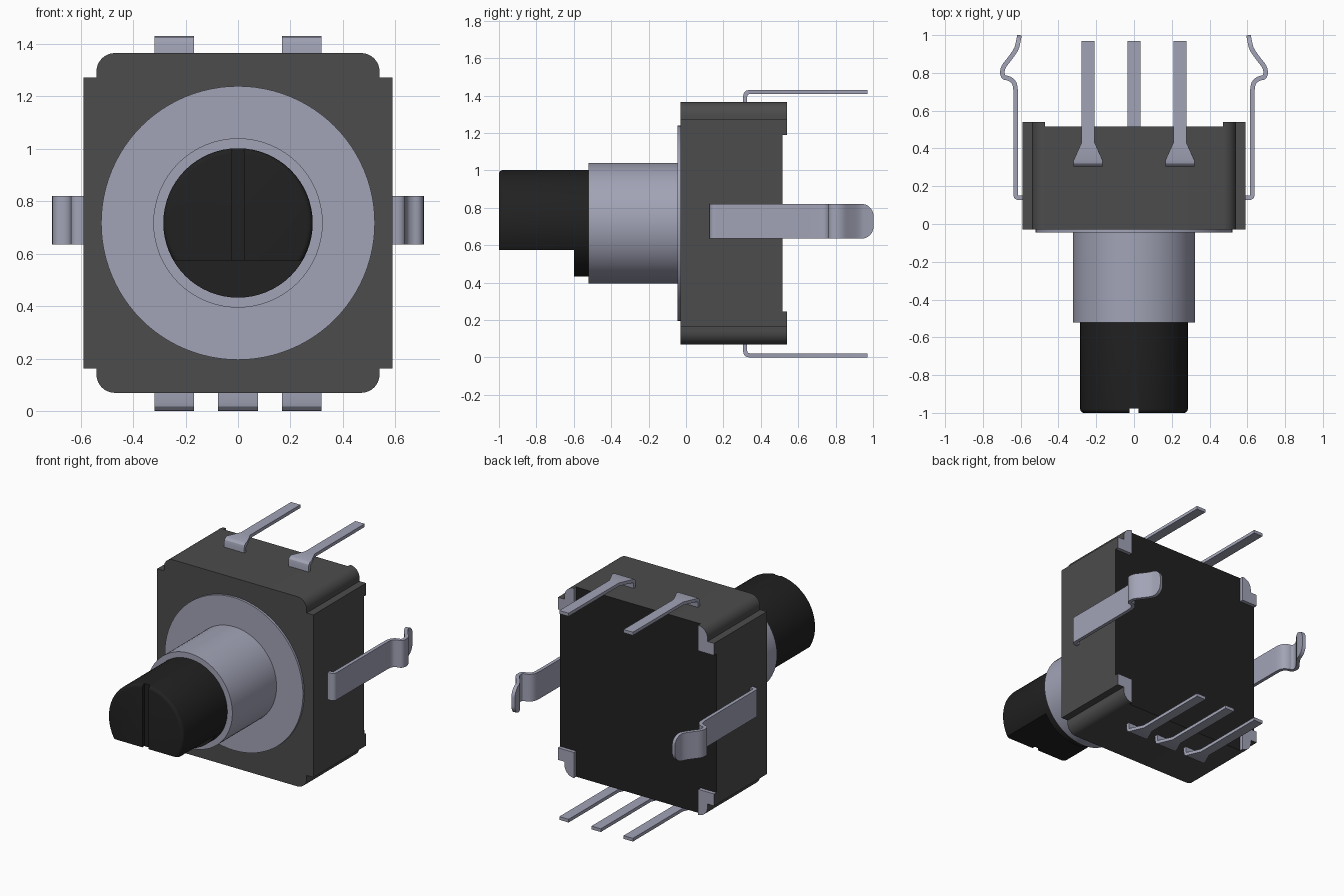
import bpy, bmesh, math
from mathutils import Vector

cube = bpy.data.objects.get("Cube")
if cube:
    bpy.data.objects.remove(cube, do_unlink=True)

CZ = 0.7175  # height of the shaft axis


def material(name, r, g, b):
    m = bpy.data.materials.new(name)
    m.use_nodes = True
    m.diffuse_color = (r, g, b, 1)
    bsdf = next(n for n in m.node_tree.nodes if n.type == 'BSDF_PRINCIPLED')
    bsdf.inputs["Base Color"].default_value = (r, g, b, 1)
    return m


METAL = material("pale metal", 0.36, 0.37, 0.47)
GREY = material("dark grey", 0.072, 0.072, 0.072)
BLACK = material("black plastic", 0.015, 0.015, 0.015)


def finish(name, bm, *mats, smooth=True):
    bmesh.ops.recalc_face_normals(bm, faces=bm.faces)
    me = bpy.data.meshes.new(name)
    bm.to_mesh(me)
    bm.free()
    for m in mats:
        me.materials.append(m)
    ob = bpy.data.objects.new(name, me)
    bpy.context.collection.objects.link(ob)
    if smooth:
        shade(ob)
    return ob


def shade(ob):
    bpy.ops.object.select_all(action='DESELECT')
    ob.select_set(True)
    bpy.context.view_layer.objects.active = ob
    bpy.ops.object.shade_smooth_by_angle(angle=math.radians(30))


def skin(rings, bm):
    """Join matching rings of points into a closed solid."""
    rings = [[bm.verts.new(p) for p in ring] for ring in rings]
    n = len(rings[0])
    for a, b in zip(rings, rings[1:]):
        for i in range(n):
            j = (i + 1) % n
            bm.faces.new((a[i], a[j], b[j], b[i]))
    bm.faces.new(rings[0])
    bm.faces.new(rings[-1])
    return bm


def lathe(profile, seg=64):
    """Solid of (radius, y) points turned about the shaft axis."""
    ang = [2 * math.pi * i / seg for i in range(seg)]
    return skin([[(r * math.cos(a), y, CZ + r * math.sin(a)) for a in ang]
                 for r, y in profile], bmesh.new())


def prism(outline, y0, y1):
    return skin([[(x, y, CZ + z) for x, z in outline] for y in (y0, y1)], bmesh.new())


def strip(name, path, widths, thick, place):
    """Bent flat strip: 2D path, half width per point, mapped to space by place."""
    pts = [Vector(p) for p in path]
    rings = []
    for i, p in enumerate(pts):
        d_in = (p - pts[max(i - 1, 0)]).normalized()
        d_out = (pts[min(i + 1, len(pts) - 1)] - p).normalized()
        t = (d_in + d_out).normalized()
        n = Vector((-t.y, t.x)) * thick / 2
        n /= max(0.6, max(t.dot(d_in), t.dot(d_out)))
        w = widths[i]
        rings.append([place(*(p + n), w), place(*(p - n), w),
                      place(*(p - n), -w), place(*(p + n), -w)])
    return finish(name, skin(rings, bmesh.new()), METAL)


def rounded(path, times=2):
    """Corner cutting that keeps both end points."""
    pts = [Vector(p) for p in path]
    for _ in range(times):
        new = [pts[0]]
        for a, b in zip(pts, pts[1:]):
            new += [a.lerp(b, 0.25), a.lerp(b, 0.75)]
        pts = new + [pts[-1]]
    return pts


# Housing: stepped outline with rounded corners, black plate on the back
arc = [(0.47 + 0.07 * math.cos(a), 0.578 + 0.07 * math.sin(a))
       for a in (math.pi / 2 * i / 8 for i in range(9))]
corner = [(0.59, 0.555), (0.54, 0.555)] + arc
outline = []
for sx, sz in ((1, 1), (-1, 1), (-1, -1), (1, -1)):
    pts = [(sx * x, sz * z) for x, z in corner]
    outline += pts if sx * sz > 0 else pts[::-1]
bm = prism(outline, -0.03, 0.515)
bm.normal_update()
for f in bm.faces:
    f.material_index = int(f.calc_center_median().y > 0.5)
finish("housing", bm, GREY, BLACK)

# Corner tabs behind the housing: grey outside, bare metal elsewhere
for sx, h in ((1, "left"), (-1, "right")):
    for sz, v in ((1, "upper"), (-1, "lower")):
        tab = [(0.47, 0.473), (0.59, 0.473)] + corner
        bm = prism([(sx * x, sz * z) for x, z in tab], 0.515, 0.54)
        bmesh.ops.recalc_face_normals(bm, faces=bm.faces)
        for f in bm.faces:
            outward = f.normal.x * sx > 0.01 or f.normal.z * sz > 0.01
            f.material_index = int(outward)
        finish(f"{v}_{h}_corner_tab", bm, METAL, GREY)

# Front disc and threaded-style sleeve
finish("front_disc", lathe([(0.522, -0.045), (0.522, -0.03)], 96), METAL)
finish("sleeve", lathe([(0.323, -0.522), (0.323, -0.03)]), METAL)

# Shaft: round base, then a D-shaped end with a rounded rim and a slot
finish("shaft_base", lathe([(0.285, -0.6), (0.285, -0.5)]), BLACK)
rim = [(0.265 + 0.02 * math.sin(a), -0.98 - 0.02 * math.cos(a))
       for a in (math.pi / 2 * i / 4 for i in range(5))]
bm = lathe(rim + [(0.285, -0.595)])
cut = bmesh.ops.bisect_plane(bm, geom=bm.verts[:] + bm.edges[:] + bm.faces[:],
                             plane_co=(0, 0, 0.575), plane_no=(0, 0, 1), clear_inner=True)
edges = [e for e in cut["geom_cut"] if isinstance(e, bmesh.types.BMEdge)]
bmesh.ops.contextual_create(bm, geom=edges)
shaft = finish("shaft_end", bm, BLACK, smooth=False)

bm = bmesh.new()
bmesh.ops.create_cube(bm, size=1)
for v in bm.verts:
    v.co = (v.co.x * 0.046, -1.0 + v.co.y * 0.044, CZ + v.co.z)
cutter = finish("slot_cutter", bm, BLACK, smooth=False)
cutter.hide_render = True
mod = shaft.modifiers.new("slot", 'BOOLEAN')
mod.operation, mod.solver, mod.object = 'DIFFERENCE', 'EXACT', cutter
bpy.ops.object.select_all(action='DESELECT')
shaft.select_set(True)
bpy.context.view_layer.objects.active = shaft
bpy.ops.object.modifier_apply(modifier=mod.name)
bpy.data.objects.remove(cutter, do_unlink=True)
shade(shaft)

# Contact pins: wide foot bent back and tapering to a thin leg
pin_path = [(0.316, 1.34), (0.316, 1.395), (0.319, 1.408), (0.327, 1.416),
            (0.34, 1.419), (0.43, 1.419), (0.97, 1.419)]
pin_widths = [0.076] * 5 + [0.035] * 2
for x, top, name in ((-0.243, 1, "upper_right_pin"), (0.243, 1, "upper_left_pin"),
                     (-0.243, 0, "lower_right_pin"), (0, 0, "lower_middle_pin"),
                     (0.243, 0, "lower_left_pin")):
    strip(name, pin_path, pin_widths, 0.022,
          lambda y, z, w, x=x, top=top: (x + w, y, z if top else 1.43 - z))

# Sprung side clips with rounded ends
clip_path = rounded([(0.58, 0.138), (0.626, 0.138), (0.626, 0.17), (0.626, 0.66),
                     (0.628, 0.745), (0.66, 0.772), (0.695, 0.775), (0.698, 0.825),
                     (0.66, 0.872), (0.622, 0.925), (0.614, 0.96), (0.609, 0.985),
                     (0.607, 0.995), (0.606, 1.0)])
R = 0.065
clip_widths = [0.093 - R + math.sqrt(max(0, R * R - max(0, p.y - 1 + R) ** 2))
               for p in clip_path]
for s, name in ((1, "left_clip"), (-1, "right_clip")):
    strip(name, clip_path, clip_widths, 0.024,
          lambda x, y, w, s=s: (s * x, y, 0.728 + w))
